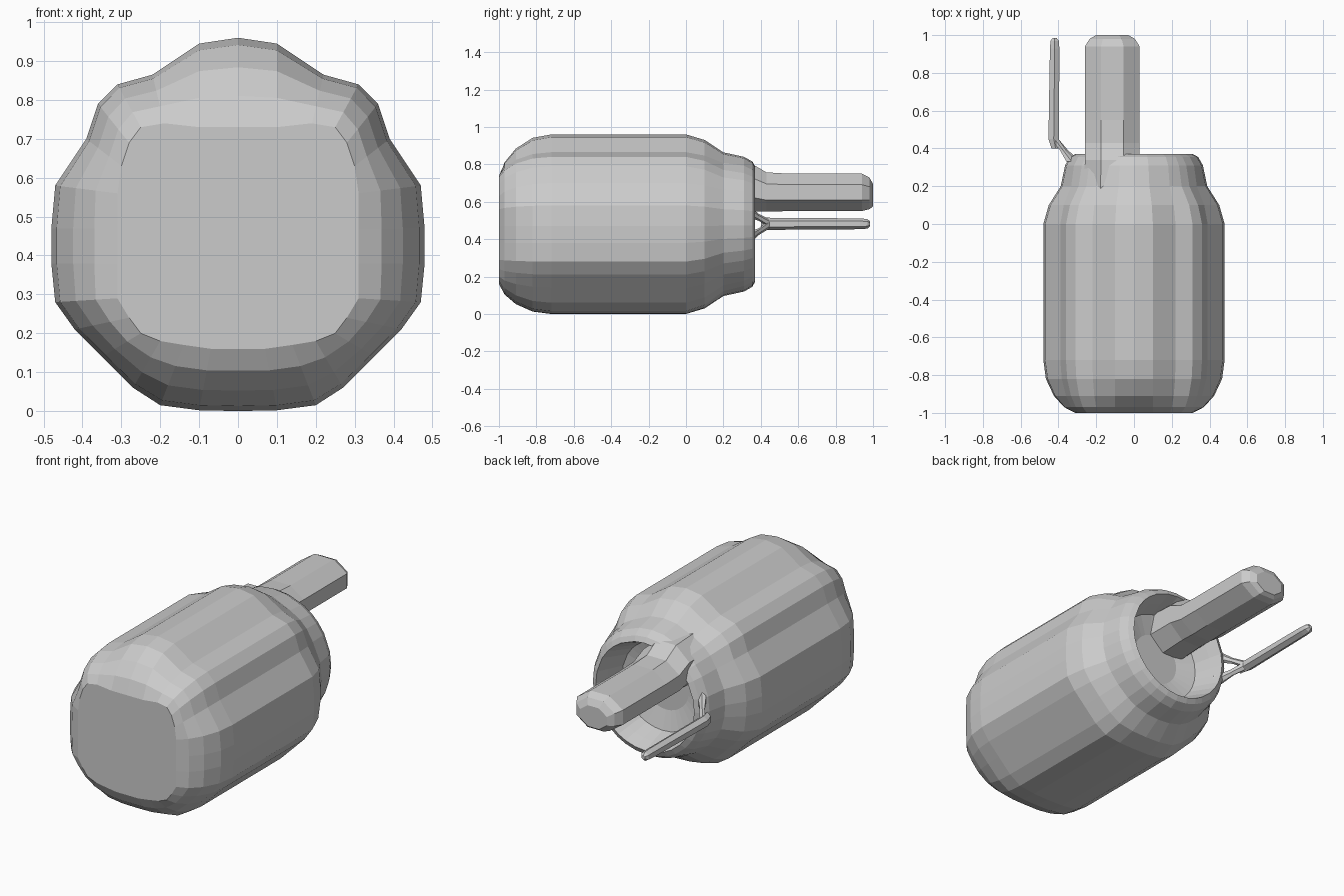
import bpy, bmesh, math
from mathutils import Vector

if "Cube" in bpy.data.objects:
    bpy.data.objects.remove(bpy.data.objects["Cube"])


def loft(name, rings):
    """Skin a list of equal-length closed rings and cap both ends."""
    bm = bmesh.new()
    loops = [[bm.verts.new(p) for p in r] for r in rings]
    n = len(loops[0])
    for a, b in zip(loops, loops[1:]):
        for i in range(n):
            bm.faces.new((a[i], a[(i + 1) % n], b[(i + 1) % n], b[i]))
    bm.faces.new(loops[0])
    bm.faces.new(loops[-1][::-1])
    bmesh.ops.recalc_face_normals(bm, faces=bm.faces)
    me = bpy.data.meshes.new(name)
    bm.to_mesh(me)
    bm.free()
    ob = bpy.data.objects.new(name, me)
    bpy.context.collection.objects.link(ob)
    return ob


def mirrored(half, y):
    """Half outline (x, z), top to bottom, turned into a full ring at y."""
    pts = half + [(-x, z) for x, z in half[-2:0:-1]]
    return [(x, y, z) for x, z in pts]


def mix(a, b, t):
    return [(p[0] + (q[0] - p[0]) * t, p[1] + (q[1] - p[1]) * t) for p, q in zip(a, b)]


def oval(cx, y, cz, w, h, n=8):
    """Faceted ring with flat top and sides."""
    return [(cx + w * math.cos(math.tau * (i + .5) / n) / math.cos(math.pi / n), y,
             cz + h * math.sin(math.tau * (i + .5) / n) / math.cos(math.pi / n))
            for i in range(n)]


# Housing outlines: widest section, front face, round neck
full = [(0, .96), (.1, .945), (.22, .865), (.31, .84), (.36, .79), (.39, .70),
        (.47, .58), (.48, .47), (.48, .38), (.47, .28), (.42, .21), (.35, .14),
        (.27, .06), (.2, .015), (.1, .002), (0, 0)]
face = [(0, .73), (.1, .73), (.19, .74), (.25, .73), (.28, .69), (.30, .63),
        (.31, .56), (.31, .47), (.31, .38), (.31, .29), (.28, .24), (.25, .20),
        (.2, .18), (.14, .17), (.07, .16), (0, .16)]
CZ = .48


def neck(s):
    out = []
    for x, z in full:
        a = math.atan2(x, z - CZ)
        out.append((.365 * s * math.sin(a), CZ + .36 * s * math.cos(a)))
    return out


# Housing with rounded front, stepped neck and recessed socket at the back
rings = [mirrored(mix(face, full, t), y) for y, t in
         [(-1, 0), (-.97, .35), (-.91, .67), (-.82, .92), (-.72, 1), (0, 1)]]
rings += [mirrored(mix(full, neck(1), t), y) for y, t in [(.1, .25), (.2, .8)]]
rings += [mirrored(neck(s), y) for y, s in
          [(.31, 1), (.355, .93), (.37, .85), (.3, .78), (.21, .7), (.18, .4)]]
loft("housing", rings)

# Thick shaft flaring up into the neck rim
loft("main_shaft", [oval(-.115, y, cz, w, h) for y, cz, w, h in
                    [(.17, .68, .15, .14), (.34, .68, .145, .13), (.43, .652, .145, .105),
                     (.55, .65, .145, .10), (.94, .65, .145, .10), (.98, .645, .12, .085),
                     (1, .635, .085, .06)]])

# Thin side rod
loft("side_rod", [oval(x, y, .482, w, h, 6) for x, y, w, h in
                  [(-.415, .40, .022, .03), (-.425, .45, .028, .028), (-.42, .93, .025, .025),
                   (-.42, .97, .022, .022), (-.42, .985, .01, .01)]])

# Forked struts holding the rod to the rim
for i, foot in enumerate([(-.31, .33, .40), (-.33, .33, .55)]):
    tip, foot = Vector((-.42, .45, .482)), Vector(foot)
    loft(f"rod_strut_{i + 1}", [oval(p.x, p.y, p.z, r, r, 6) for p, r in
                                [(foot, .028), (foot.lerp(tip, .5), .016), (tip, .02)]])
